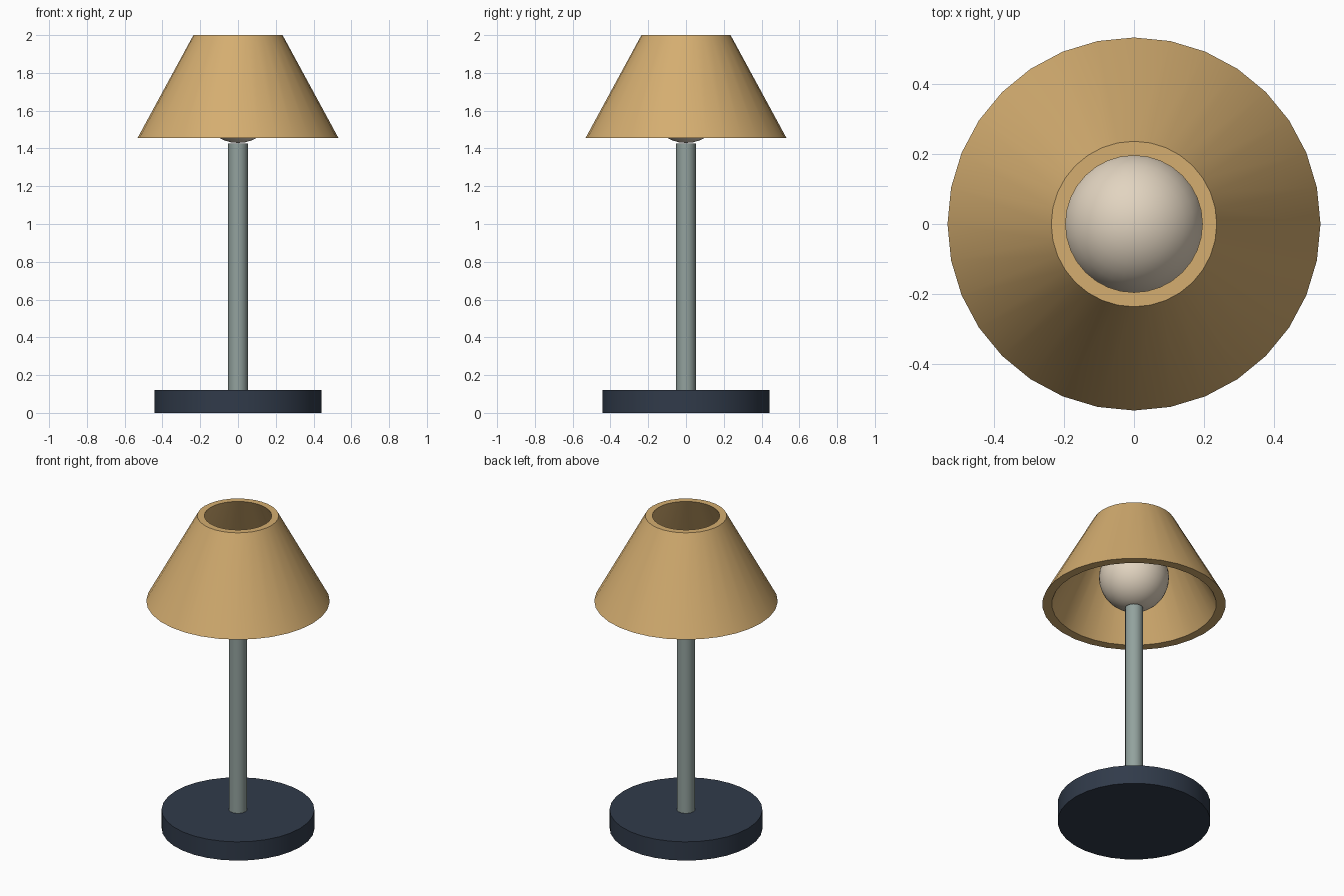
import bpy, math

if "Cube" in bpy.data.objects:
    bpy.data.objects.remove(bpy.data.objects["Cube"])


def material(name, rgb):
    mat = bpy.data.materials.new(name)
    mat.diffuse_color = (*rgb, 1.0)
    mat.use_nodes = True
    mat.node_tree.nodes["Principled BSDF"].inputs["Base Color"].default_value = mat.diffuse_color
    return mat


NAVY = material("dark_navy", (0.030, 0.043, 0.068))
GREY = material("grey_green", (0.29, 0.36, 0.34))
TAN = material("warm_tan", (0.66, 0.42, 0.163))
CREAM = material("cream", (0.76, 0.66, 0.53))


def finish(obj, name, mat):
    obj.name = obj.data.name = name
    obj.data.materials.append(mat)
    bpy.context.view_layer.objects.active = obj
    obj.select_set(True)
    bpy.ops.object.shade_smooth_by_angle(angle=math.radians(40))
    obj.select_set(False)


def cylinder(name, radius, z0, z1, sides, mat):
    bpy.ops.mesh.primitive_cylinder_add(vertices=sides, radius=radius, depth=z1 - z0,
                                        location=(0, 0, (z0 + z1) / 2))
    finish(bpy.context.object, name, mat)


def lathe(name, profile, sides, mat):
    """Spin a closed (radius, z) profile round the z axis."""
    n = len(profile)
    verts = [(r * math.cos(a), r * math.sin(a), z)
             for a in (2 * math.pi * i / sides for i in range(sides))
             for r, z in profile]
    faces = [(i * n + j, (i + 1) % sides * n + j,
              (i + 1) % sides * n + (j + 1) % n, i * n + (j + 1) % n)
             for i in range(sides) for j in range(n)]
    mesh = bpy.data.meshes.new(name)
    mesh.from_pydata(verts, [], faces)
    obj = bpy.data.objects.new(name, mesh)
    bpy.context.collection.objects.link(obj)
    finish(obj, name, mat)


# Round foot and stem
cylinder("base", 0.443, 0.0, 0.12, 32, NAVY)
cylinder("stem", 0.052, 0.12, 1.427, 16, GREY)

# Open conical shade with a thick wall
lathe("shade", [(0.532, 1.455), (0.236, 2.0), (0.195, 2.0), (0.477, 1.455)], 32, TAN)

# Bulb standing on the stem
bpy.ops.mesh.primitive_uv_sphere_add(segments=32, ring_count=16, radius=0.203,
                                     location=(0, 0, 1.632))
finish(bpy.context.object, "bulb", CREAM)
